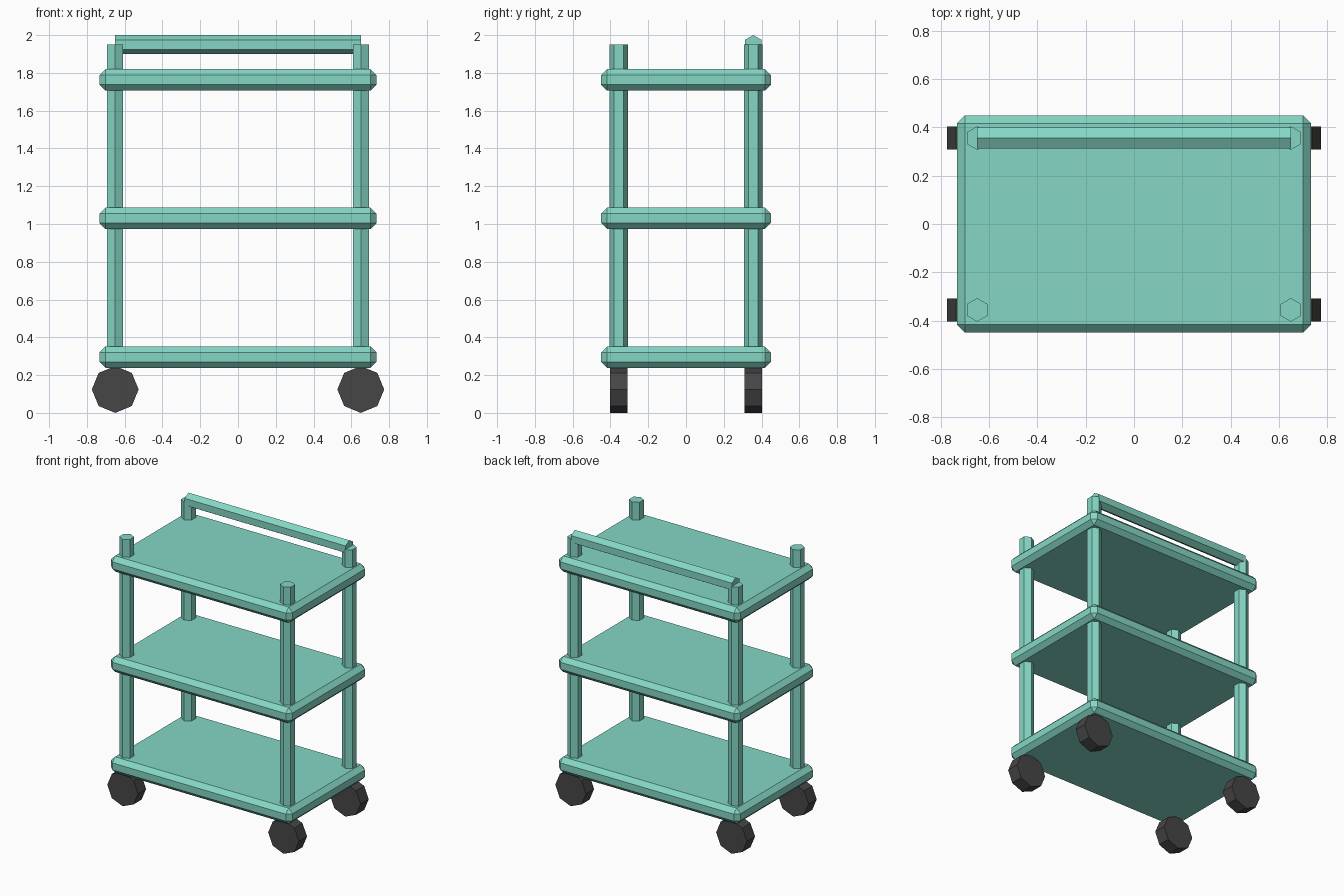
import bpy, bmesh, math
from mathutils import Matrix

if "Cube" in bpy.data.objects:
    bpy.data.objects.remove(bpy.data.objects["Cube"])


def material(name, rgb):
    m = bpy.data.materials.new(name)
    m.diffuse_color = (*rgb, 1)
    m.use_nodes = True
    m.node_tree.nodes["Principled BSDF"].inputs["Base Color"].default_value = m.diffuse_color
    return m


MINT = material("mint green", (0.235, 0.68, 0.56))
DARK = material("dark rubber", (0.061, 0.061, 0.061))

POST_X, POST_Y = 0.65, 0.356


def add_object(name, bm, mat):
    mesh = bpy.data.meshes.new(name)
    bm.to_mesh(mesh)
    bm.free()
    mesh.materials.append(mat)
    obj = bpy.data.objects.new(name, mesh)
    bpy.context.collection.objects.link(obj)
    return obj


def prism(name, sides, radius, length, loc, rot, mat):
    """Flat-faced rod; the first corner points along local +y."""
    bm = bmesh.new()
    bmesh.ops.create_cone(bm, cap_ends=True, segments=sides, radius1=radius,
                          radius2=radius, depth=length)
    # put a corner exactly on local +y whatever the primitive's start angle
    v = bm.verts[:][0].co
    turn = math.pi / 2 - math.atan2(v.y, v.x)
    bm.transform(Matrix.Translation(loc) @ rot @ Matrix.Rotation(turn, 4, 'Z'))
    return add_object(name, bm, mat)


def shelf(name, z):
    """Slab with every edge chamfered."""
    bm = bmesh.new()
    bmesh.ops.create_cube(bm, size=1)
    bm.transform(Matrix.Translation((0, 0, z)) @ Matrix.Diagonal((1.466, 0.898, 0.115, 1)))
    bmesh.ops.bevel(bm, geom=bm.edges[:], offset=0.032, offset_type='OFFSET',
                    segments=1, affect='EDGES')
    add_object(name, bm, MINT)


# shelves
for name, z in (("bottom_shelf", 0.295), ("middle_shelf", 1.03), ("top_shelf", 1.763)):
    shelf(name, z)

# corner posts and wheels
upright = Matrix.Identity(4)
axle = Matrix.Rotation(math.pi / 2, 4, 'X')
for sx, side in ((-1, "left"), (1, "right")):
    for sy, end in ((-1, "front"), (1, "back")):
        x, y = sx * POST_X, sy * POST_Y
        prism(f"{end}_{side}_post", 6, 0.049, 1.65, (x, y, 1.125), upright, MINT)
        prism(f"{end}_{side}_wheel", 8, 0.124, 0.094, (x, y, 0.124), axle, DARK)

# push handle: hexagonal bar across the back posts, corner up
along_x = Matrix.Rotation(math.pi / 2, 4, 'Z') @ axle
prism("push_handle", 6, 0.05, 2 * POST_X, (0, POST_Y, 1.95), along_x, MINT)
